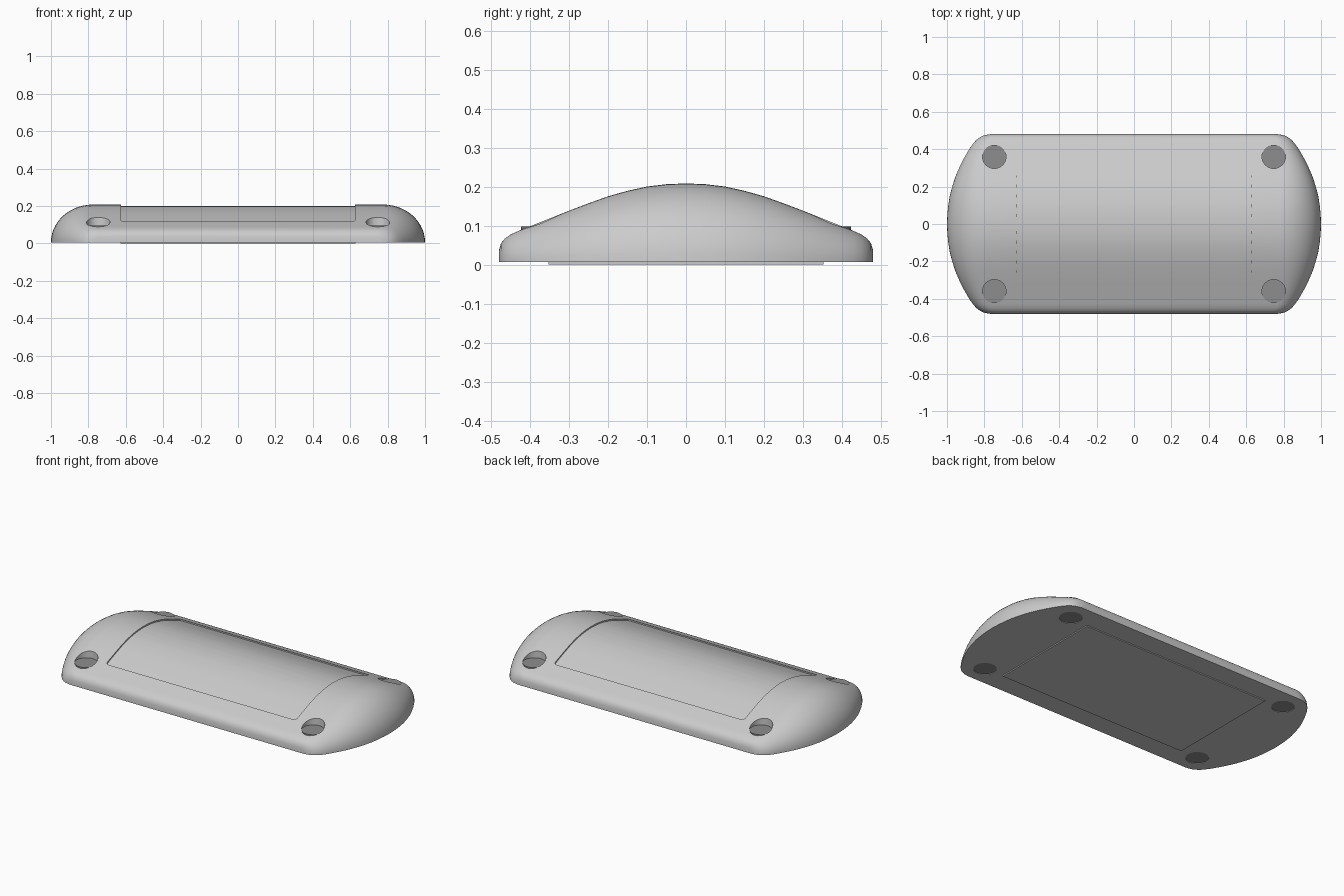
import bpy, bmesh, math

if "Cube" in bpy.data.objects:
    bpy.data.objects.remove(bpy.data.objects["Cube"])

BASE = 0.006
# Side profile stations: y, height, half length of the outline
PROFILE = [(0, .208, 1.0), (.05, .206, .998), (.1, .2, .993), (.15, .189, .985),
           (.2, .175, .972), (.25, .157, .956), (.3, .138, .935), (.35, .118, .91),
           (.4, .098, .881), (.43, .086, .86), (.45, .077, .842), (.464, .067, .823),
           (.474, .055, .802), (.48, .036, .77), (.48, BASE, .77)]


def height(y):
    y = abs(y)
    for (a, ha, _), (b, hb, _) in zip(PROFILE, PROFILE[1:]):
        if a <= y < b:
            return ha + (hb - ha) * (y - a) / (b - a)
    return BASE


def make_object(name, bm, grey=None):
    bmesh.ops.recalc_face_normals(bm, faces=bm.faces[:])
    mesh = bpy.data.meshes.new(name)
    bm.to_mesh(mesh)
    bm.free()
    ob = bpy.data.objects.new(name, mesh)
    bpy.context.collection.objects.link(ob)
    if grey:
        mat = bpy.data.materials.new(name + "_grey")
        mat.diffuse_color = (grey, grey, grey, 1)
        mat.use_nodes = True
        mat.node_tree.nodes["Principled BSDF"].inputs["Base Color"].default_value = mat.diffuse_color
        mesh.materials.append(mat)
    return ob


def activate(ob):
    bpy.ops.object.select_all(action='DESELECT')
    ob.select_set(True)
    bpy.context.view_layer.objects.active = ob


def smooth(ob):
    activate(ob)
    bpy.ops.object.shade_smooth_by_angle(angle=math.radians(35))


def disc_column(name, x, y, r, z0, z1, grey=None):
    bm = bmesh.new()
    bmesh.ops.create_cone(bm, cap_ends=True, segments=40, radius1=r, radius2=r, depth=z1 - z0)
    bmesh.ops.translate(bm, verts=bm.verts, vec=(x, y, (z0 + z1) / 2))
    return make_object(name, bm, grey)


def cut(ob, cutter):
    cutter.hide_render = True
    mod = ob.modifiers.new("cut", 'BOOLEAN')
    mod.operation, mod.solver, mod.object = 'DIFFERENCE', 'EXACT', cutter
    activate(ob)
    bpy.ops.object.modifier_apply(modifier=mod.name)
    bpy.data.objects.remove(cutter, do_unlink=True)


# Domed housing: loft of long sections with rounded ends
STEPS = 14
rows = [(-y, h, x) for y, h, x in reversed(PROFILE[1:])] + PROFILE
bm = bmesh.new()
grid = []
for y, h, half in rows:
    w = .225 * h / .208
    end = [(half - w * (1 - math.cos(t)), BASE + (h - BASE) * math.sin(t))
           for t in (math.pi / 2 * i / STEPS for i in range(STEPS + 1))]
    section = [(-x, z) for x, z in end] + list(reversed(end))
    if h == BASE:
        section = [(x, BASE) for x, z in section]
    grid.append([bm.verts.new((x, y, z)) for x, z in section])
for r0, r1 in zip(grid, grid[1:]):
    for i in range(len(r0) - 1):
        bm.faces.new((r0[i], r0[i + 1], r1[i + 1], r1[i]))
bmesh.ops.remove_doubles(bm, verts=bm.verts, dist=1e-5)
bmesh.ops.contextual_create(bm, geom=[e for e in bm.edges if e.is_boundary])
housing = make_object("housing", bm)

# Window opening with small rounded corners
bm = bmesh.new()
bmesh.ops.create_cube(bm, size=1)
bmesh.ops.scale(bm, verts=bm.verts, vec=(1.25, .7, 1))
upright = [e for e in bm.edges if abs(e.verts[0].co.z - e.verts[1].co.z) > .5]
bmesh.ops.bevel(bm, geom=upright, offset=.015, segments=4, profile=.5, affect='EDGES')
cut(housing, make_object("window_cutter", bm))

# Screw holes and the recessed flat plugs in them
for sx in (-1, 1):
    for sy in (-1, 1):
        x, y = sx * .747, sy * .36
        cut(housing, disc_column("hole_cutter", x, y, .063, -.5, .5))
        smooth(disc_column("hole_plug", x, y, .0632, .009, .097, .27))
smooth(housing)

# Curved panel set slightly below the housing surface, its base just proud underneath
bm = bmesh.new()
ys = [-.353 + .706 * i / 40 for i in range(41)]
outline = [(-.353, 0)] + [(y, height(y) - .008) for y in ys] + [(.353, 0)]
face = bm.faces.new([bm.verts.new((-.628, y, z)) for y, z in outline])
ext = bmesh.ops.extrude_face_region(bm, geom=[face])
bmesh.ops.translate(bm, vec=(1.256, 0, 0),
                    verts=[g for g in ext["geom"] if isinstance(g, bmesh.types.BMVert)])
smooth(make_object("curved_panel", bm, .55))
